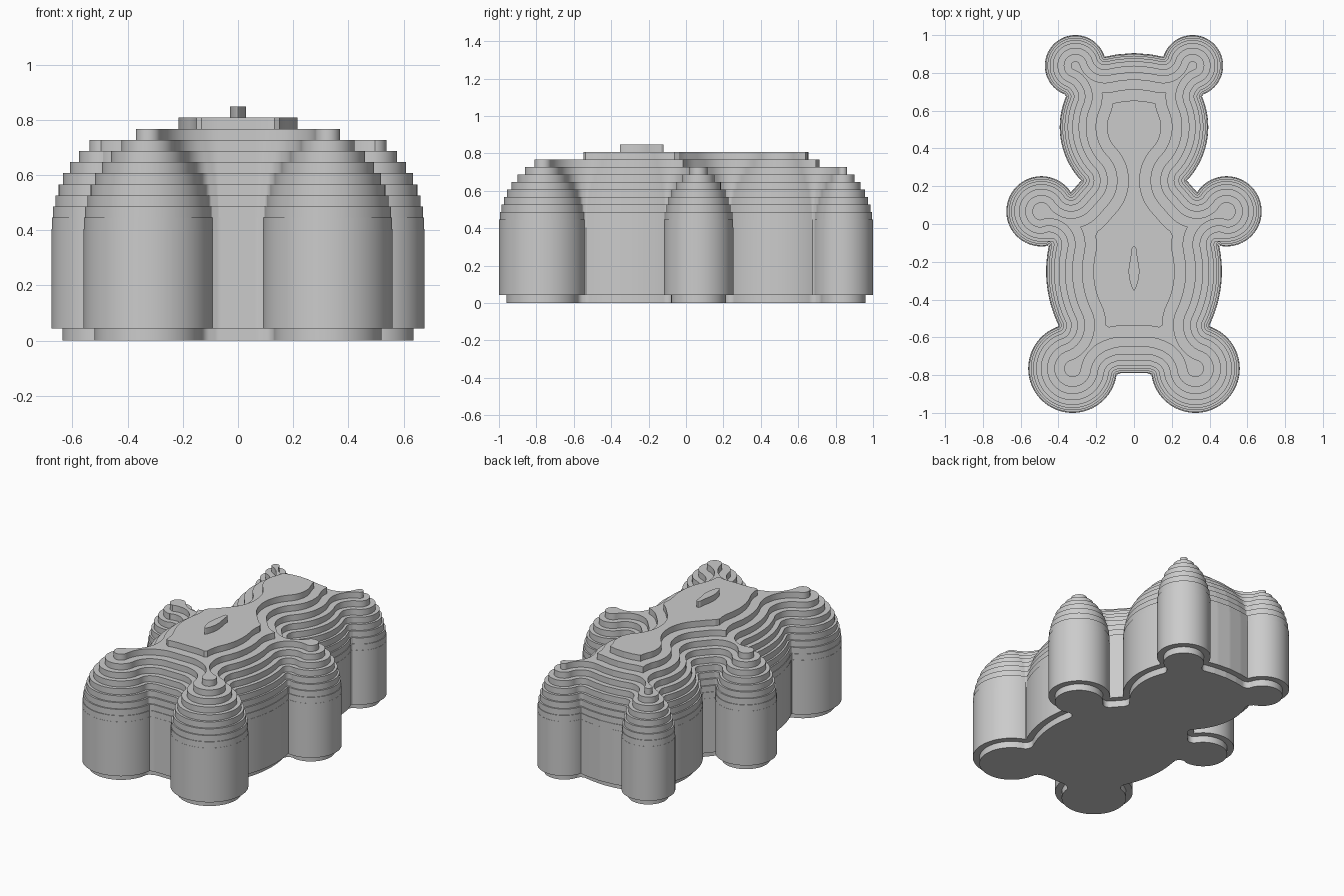
import bpy
import bmesh
import math
from mathutils import Vector, kdtree, geometry

if "Cube" in bpy.data.objects:
    bpy.data.objects.remove(bpy.data.objects["Cube"], do_unlink=True)

grey = bpy.data.materials.new("plain grey")
grey.use_nodes = True
colour = (0.6, 0.6, 0.6, 1)
grey.diffuse_color = colour
grey.node_tree.nodes["Principled BSDF"].inputs["Base Color"].default_value = colour


def arc(cx, cy, r, start, end):
    """Points on a circle, angles in degrees."""
    n = max(2, int(abs(math.radians(end - start)) * r / 0.01))
    angles = [math.radians(start + (end - start) * i / n) for i in range(n + 1)]
    return [Vector((cx + r * math.cos(a), cy + r * math.sin(a))) for a in angles]


def bulge(a, b, c):
    """Arc from a to c that passes through b."""
    a, b, c = Vector(a), Vector(b), Vector(c)
    mid1, mid2 = (a + b) / 2, (b + c) / 2
    n1, n2 = (b - a).orthogonal() * 9, (c - b).orthogonal() * 9
    o = geometry.intersect_line_line(*[p.to_3d() for p in (mid1, mid1 + n1, mid2, mid2 + n2)])[0].to_2d()
    ang = [math.degrees(math.atan2(p.y - o.y, p.x - o.x)) for p in (a, c)]
    return arc(o.x, o.y, (a - o).length, ang[0], ang[1])


def fill_gaps(points, step=0.01):
    """Add points along long straight stretches of a closed outline."""
    out = []
    for p, q in zip(points, points[1:] + points[:1]):
        length = (q - p).length
        if length > 1e-4:
            n = math.ceil(length / step)
            out += [p.lerp(q, i / n) for i in range(n)]
    return out


# Bear outline: one half from the crotch up to the crown, then mirrored
half = [Vector((0, -0.79)), Vector((0.07, -0.79))]
half += arc(0.325, -0.765, 0.235, 188, 431)                          # foot
half += bulge((0.4, -0.535), (0.465, -0.23), (0.45, -0.11))          # body side
half += arc(0.49, 0.067, 0.186, -101, 147)                           # arm
half += bulge((0.28, 0.23), (0.393, 0.5), (0.36, 0.675))             # head side
half += arc(0.31, 0.838, 0.162, -69, 163)                            # ear
half += [Vector((0.09, 0.898)), Vector((0, 0.905))]                  # crown
outline = fill_gaps(half + [Vector((-p.x, p.y)) for p in half[-2:0:-1]])

tree = kdtree.KDTree(len(outline))
for i, p in enumerate(outline):
    tree.insert(p.to_3d(), i)
tree.balance()


def inset(d):
    """Outline moved inwards by d, rounded about its inner corners."""
    if d == 0:
        return outline
    result = []
    for i, p in enumerate(outline):
        e1 = p - outline[i - 1]
        e2 = outline[(i + 1) % len(outline)] - p
        a1 = math.atan2(e1.y, e1.x) + math.pi / 2
        turn = math.atan2(e1.x * e2.y - e1.y * e2.x, e1.dot(e2))
        if turn < -0.02:
            n = max(1, int(-turn / 0.08))
            angles = [a1 + turn * k / n for k in range(n + 1)]
        else:
            angles = [a1 + turn / 2]
        for a in angles:
            q = p + d * Vector((math.cos(a), math.sin(a)))
            near = tree.find(q.to_3d())[2]
            inside = not result or (q - result[-1]).length > 5e-4
            if near >= d - 0.0008 and inside:
                result.append(q)
    return result


def slab(name, d, bottom, top):
    bm = bmesh.new()
    face = bm.faces.new([bm.verts.new((p.x, p.y, bottom)) for p in inset(d)])
    raised = bmesh.ops.extrude_face_region(bm, geom=[face], use_keep_orig=True)
    verts = [v for v in raised["geom"] if isinstance(v, bmesh.types.BMVert)]
    bmesh.ops.translate(bm, verts=verts, vec=(0, 0, top - bottom))
    bmesh.ops.recalc_face_normals(bm, faces=bm.faces)
    mesh = bpy.data.meshes.new(name)
    bm.to_mesh(mesh)
    bm.free()
    mesh.materials.append(grey)
    ob = bpy.data.objects.new(name, mesh)
    bpy.context.collection.objects.link(ob)
    bpy.ops.object.select_all(action="DESELECT")
    ob.select_set(True)
    bpy.context.view_layer.objects.active = ob
    bpy.ops.object.shade_smooth_by_angle(angle=math.radians(25))


# Recessed foot plate, tall straight wall, then thin steps up to the crest
STEP = 0.0403
slab("base_plate", 0.04, 0, 0.043)
slab("main_wall", 0, 0.043, 0.405)
steps = [0.001, 0.005, 0.014, 0.026, 0.042, 0.067, 0.1, 0.138, 0.19, 0.25, 0.437]
for i, d in enumerate(steps):
    z = 0.405 + i * STEP
    slab(f"step_{i + 1}", d, z, z + STEP)
